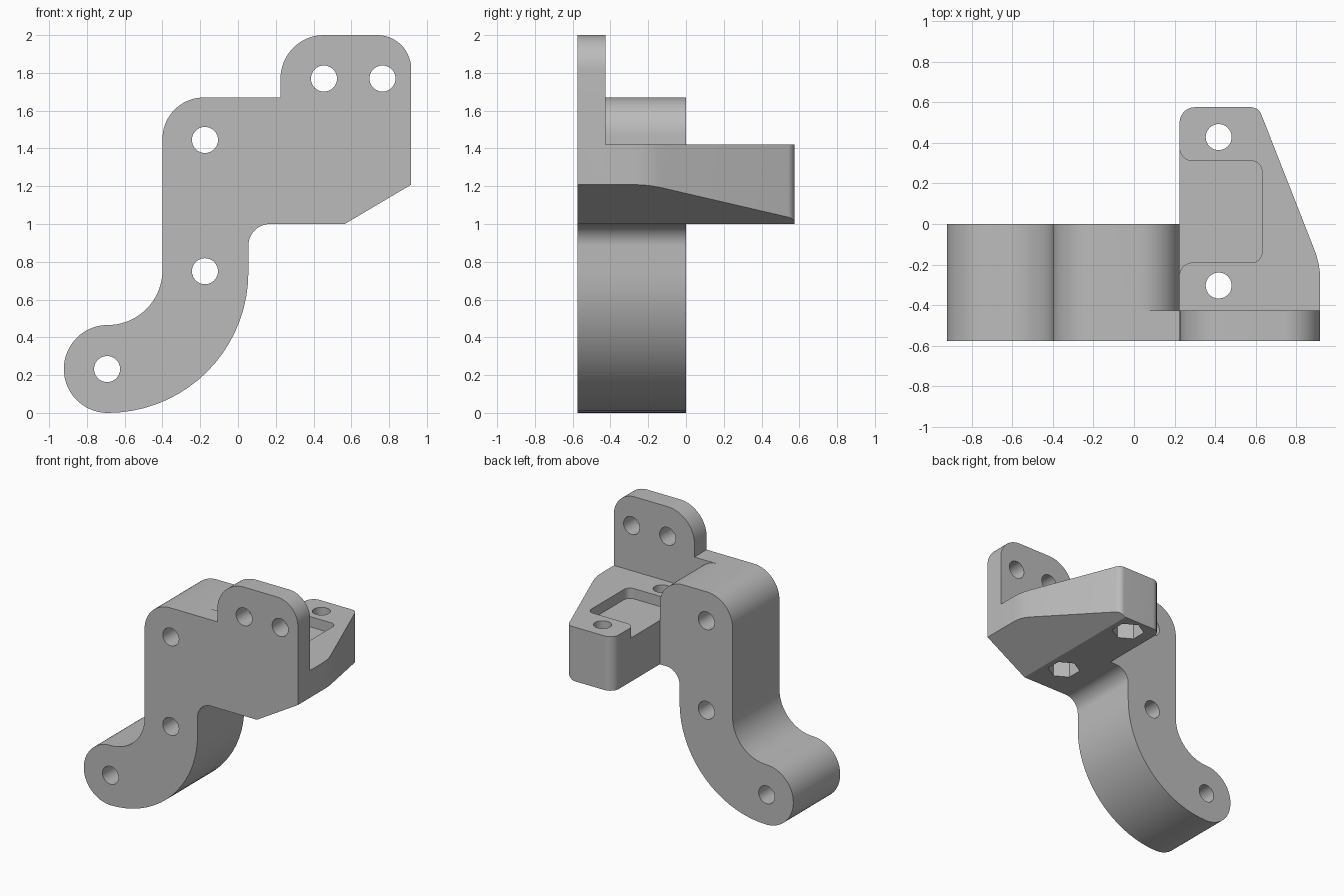
import bpy, bmesh, math
from mathutils import Vector

if "Cube" in bpy.data.objects:
    bpy.data.objects.remove(bpy.data.objects["Cube"])

grey = bpy.data.materials.new("plain grey")
grey.use_nodes = True
grey.diffuse_color = (0.5, 0.5, 0.5, 1)
grey.node_tree.nodes["Principled BSDF"].inputs["Base Color"].default_value = (0.5, 0.5, 0.5, 1)


def rounded(corners):
    """Turn (u, v, radius) corners into an outline with arc fillets."""
    out = []
    for i, (u, v, r) in enumerate(corners):
        p = Vector((u, v))
        a = (Vector(corners[i - 1][:2]) - p).normalized()
        b = (Vector(corners[(i + 1) % len(corners)][:2]) - p).normalized()
        pts = [p]
        if r:
            half = a.angle(b) / 2
            centre = p + (a + b).normalized() * r / math.sin(half)
            start = p + a * r / math.tan(half) - centre
            end = p + b * r / math.tan(half) - centre
            sweep = math.atan2(start.x * end.y - start.y * end.x, start.dot(end))
            n = max(4, round(abs(sweep) / math.radians(5)))
            base = math.atan2(start.y, start.x)
            pts = [centre + r * Vector((math.cos(base + sweep * k / n),
                                        math.sin(base + sweep * k / n))) for k in range(n + 1)]
        for q in pts:
            if not out or (q - out[-1]).length > 0.004:
                out.append(q)
    if (out[0] - out[-1]).length < 0.004:
        out.pop()
    return out


def circle(u, v, r, sides=40, turn=0.0):
    return [Vector((u + r * math.cos(turn + math.tau * k / sides),
                    v + r * math.sin(turn + math.tau * k / sides))) for k in range(sides)]


def prism(name, outline, axis, low, high):
    """Extrude an outline along y (drawn in x, z) or z (drawn in x, y)."""
    place = (lambda p, d: (p.x, d, p.y)) if axis == "y" else (lambda p, d: (p.x, p.y, d))
    bm = bmesh.new()
    lower = [bm.verts.new(place(p, low)) for p in outline]
    upper = [bm.verts.new(place(p, high)) for p in outline]
    bm.faces.new(lower)
    bm.faces.new(upper)
    for i in range(len(outline)):
        bm.faces.new((lower[i - 1], lower[i], upper[i], upper[i - 1]))
    bmesh.ops.recalc_face_normals(bm, faces=bm.faces)
    mesh = bpy.data.meshes.new(name)
    bm.to_mesh(mesh)
    bm.free()
    mesh.materials.append(grey)
    obj = bpy.data.objects.new(name, mesh)
    bpy.context.collection.objects.link(obj)
    return obj


def combine(target, other, operation):
    mod = target.modifiers.new("combine", "BOOLEAN")
    mod.operation, mod.solver, mod.object = operation, "EXACT", other
    bpy.context.view_layer.objects.active = target
    bpy.ops.object.modifier_apply(modifier=mod.name)
    bpy.data.objects.remove(other)


FRONT, PLATE_BACK = -0.575, -0.425

# curved arm, full depth
bracket = prism("bracket", rounded([
    (-0.4, 1.67, 0.22), (-0.4, 0.465, 0.29), (-0.922, 0.465, 0.232), (-0.922, 0, 0.232),
    (0.055, 0, 0.745), (0.055, 1, 0.115), (0.225, 1, 0), (0.225, 1.67, 0.2)]),
    "y", FRONT, 0)

# upright front plate with the raised tab
plate = prism("front_plate", rounded([
    (0, 1, 0), (0.917, 1, 0), (0.917, 2, 0.18), (0.225, 2, 0.23), (0.225, 1.67, 0),
    (0, 1.67, 0)]), "y", FRONT, PLATE_BACK)

# tapering shelf with an open recess on top
shelf = prism("shelf", rounded([
    (0.225, FRONT, 0), (0.917, FRONT, 0), (0.917, -0.2, 0.4), (0.613, 0.575, 0.055),
    (0.225, 0.575, 0.075)]), "z", 1, 1.42)
recess = prism("recess_cutter", rounded([
    (0.15, 0.45, 0), (0.224, 0.45, 0), (0.224, 0.31, 0.065), (0.63, 0.31, 0.05),
    (0.63, -0.19, 0.05), (0.224, -0.19, 0.065), (0.224, -0.3, 0), (0.15, -0.3, 0)]),
    "z", 1.34, 1.6)
combine(shelf, recess, "DIFFERENCE")

for part in (plate, shelf):
    combine(bracket, part, "UNION")

# sloping underside of the shelf
wedge = [Vector(p) for p in ((0.396, 0.9), (1.2, 1.376), (1.2, 0.9))]
combine(bracket, prism("wedge_cutter", wedge, "y", -0.8, 0.8), "DIFFERENCE")

# bolt holes through the arm and tab
for x, z in ((-0.175, 1.445), (-0.175, 0.75), (-0.693, 0.232), (0.455, 1.77), (0.765, 1.77)):
    combine(bracket, prism("hole_cutter", circle(x, z, 0.069), "y", -0.8, 0.2), "DIFFERENCE")

# shelf bolt holes with hexagonal nut pockets below
for y in (0.428, -0.303):
    combine(bracket, prism("hole_cutter", circle(0.417, y, 0.064), "z", 0.8, 1.6), "DIFFERENCE")
    nut = circle(0.417, y, 0.118, 6, math.radians(30))
    combine(bracket, prism("nut_cutter", nut, "z", 0.8, 1.2), "DIFFERENCE")

# smooth the curves, keep the edges crisp
bpy.ops.object.select_all(action="DESELECT")
bracket.select_set(True)
bpy.context.view_layer.objects.active = bracket
bpy.ops.object.shade_smooth_by_angle(angle=math.radians(20))
